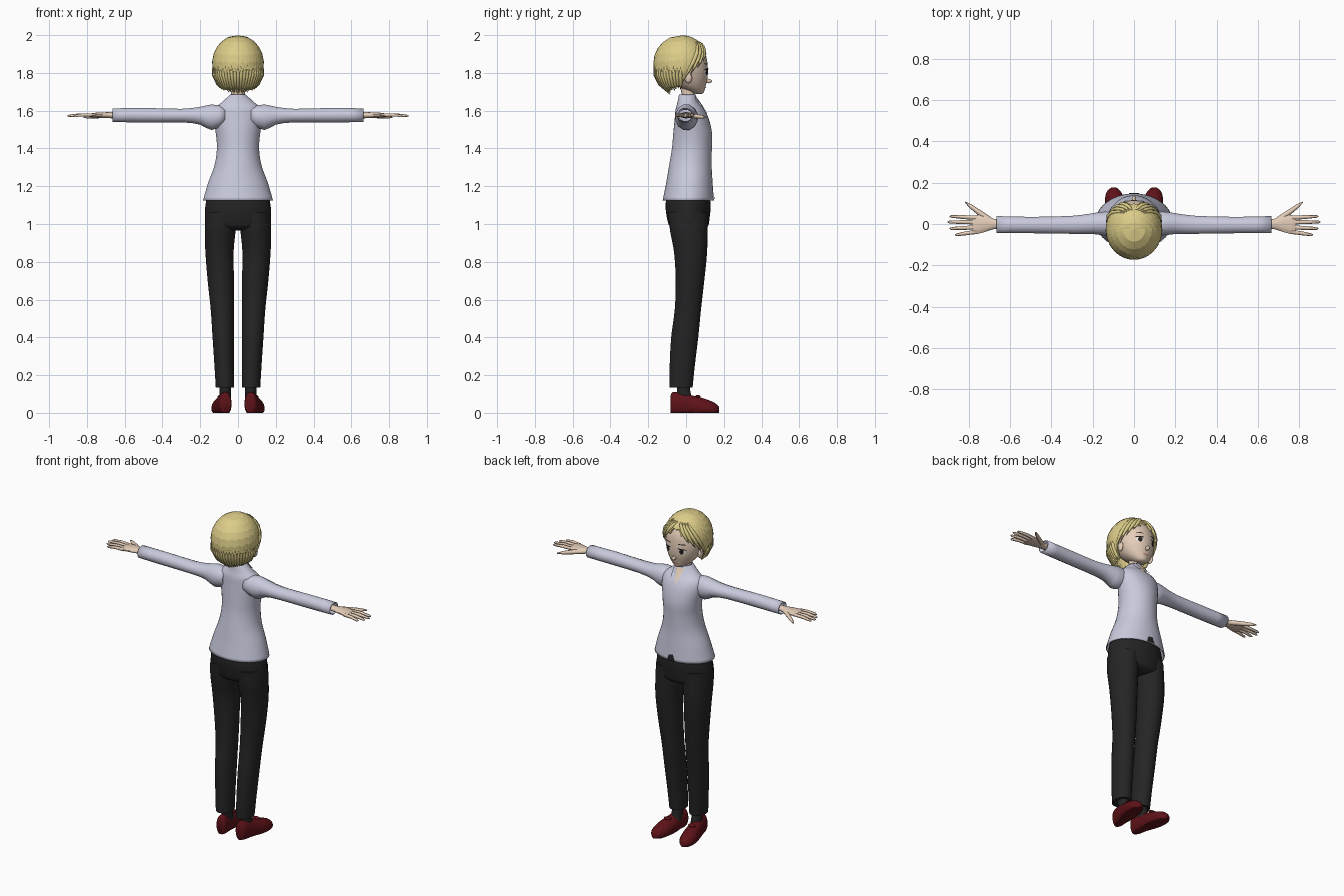
import bpy, bmesh, math
from math import sin, cos, pi, radians

if "Cube" in bpy.data.objects:
    bpy.data.objects.remove(bpy.data.objects["Cube"])


def material(name, r, g, b):
    m = bpy.data.materials.new(name)
    m.use_nodes = True
    m.diffuse_color = (r, g, b, 1)
    bsdf = m.node_tree.nodes["Principled BSDF"]
    bsdf.inputs["Base Color"].default_value = (r, g, b, 1)
    bsdf.inputs["Roughness"].default_value = 0.8
    return m


HAIR = material("blonde hair", 0.72, 0.61, 0.25)
SKIN = material("skin", 0.78, 0.61, 0.48)
SHIRT = material("pale lilac cloth", 0.58, 0.59, 0.72)
BLACK = material("black cloth", 0.018, 0.018, 0.018)
RED = material("dark red leather", 0.11, 0.006, 0.009)
WHITE = material("eye white", 0.8, 0.8, 0.8)
DARK = material("dark brown", 0.02, 0.013, 0.01)
LIP = material("lip pink", 0.5, 0.2, 0.17)


def finish(name, bm, mat, smooth=True):
    bmesh.ops.recalc_face_normals(bm, faces=bm.faces)
    me = bpy.data.meshes.new(name)
    bm.to_mesh(me)
    bm.free()
    ob = bpy.data.objects.new(name, me)
    bpy.context.collection.objects.link(ob)
    me.materials.append(mat)
    if smooth:
        bpy.ops.object.select_all(action='DESELECT')
        ob.select_set(True)
        bpy.context.view_layer.objects.active = ob
        bpy.ops.object.shade_smooth_by_angle(angle=radians(50))
    return ob


def resample(rings, k):
    """Smooth the ring table with a Catmull-Rom spline, k steps per gap."""
    out = []
    for i in range(len(rings) - 1):
        p0, p1, p2 = rings[max(i - 1, 0)], rings[i], rings[i + 1]
        p3 = rings[min(i + 2, len(rings) - 1)]
        for j in range(k):
            t = j / k
            out.append(tuple(b + 0.5 * t * (c - a + t * (2*a - 5*b + 4*c - d + t * (3*b - a - 3*c + d)))
                             for a, b, c, d in zip(p0, p1, p2, p3)))
    return out + [rings[-1]]


ORDER = {'z': lambda t, a, b: (a, b, t), 'x': lambda t, a, b: (t, a, b), 'y': lambda t, a, b: (a, t, b)}


def loft(name, rings, mat, axis='z', n=28, k=4, side=1, cap=True, thick=0, floor=-9.0):
    """Rings are (position on axis, centre a, centre b, radius a, radius b)."""
    bm = bmesh.new()
    rows = []
    for t, a, b, ra, rb in resample(rings, k):
        row = []
        for i in range(n):
            w = 2 * pi * (i + 0.5) / n
            x, y, z = ORDER[axis](t, a + ra * cos(w), b + rb * sin(w))
            row.append(bm.verts.new((x * side, y, max(z, floor))))
        rows.append(row)
    for r, s in zip(rows, rows[1:]):
        for i in range(n):
            j = (i + 1) % n
            bm.faces.new((r[i], r[j], s[j], s[i]))
    if cap:
        bm.faces.new(rows[0])
        bm.faces.new(rows[-1])
    ob = finish(name, bm, mat)
    if thick:
        mod = ob.modifiers.new("thickness", 'SOLIDIFY')
        mod.thickness = thick
    return ob


def surface_y(rings, x, z):
    rows = sorted(resample(rings, 6))
    for p, q in zip(rows, rows[1:]):
        if p[0] <= z <= q[0]:
            f = (z - p[0]) / (q[0] - p[0])
            _, a, b, ra, rb = [u + f * (v - u) for u, v in zip(p, q)]
            return b + rb * math.sqrt(max(0, 1 - ((x - a) / ra) ** 2))
    return 0


def patch(name, outline, rings, mat, lift=0.003):
    """Thin plate following the front of a lofted body."""
    bm = bmesh.new()
    n = len(outline)
    mx, mz = sum(p[0] for p in outline) / n, sum(p[1] for p in outline) / n

    def put(x, z):
        return bm.verts.new((x, surface_y(rings, x, z) + lift, z))
    mid = put(mx, mz)
    inner = [put((x + mx) / 2, (z + mz) / 2) for x, z in outline]
    outer = [put(x, z) for x, z in outline]
    for i in range(n):
        j = (i + 1) % n
        bm.faces.new((mid, inner[i], inner[j]))
        bm.faces.new((inner[i], outer[i], outer[j], inner[j]))
    finish(name, bm, mat)


def oval(cx, cz, rx, rz, n=16, tilt=0.0):
    return [(cx + rx * cos(2*pi*i/n), cz + rz * sin(2*pi*i/n) + tilt * cos(2*pi*i/n)) for i in range(n)]


def ball(name, loc, size, mat):
    bm = bmesh.new()
    bmesh.ops.create_uvsphere(bm, u_segments=16, v_segments=10, radius=1)
    bmesh.ops.scale(bm, vec=size, verts=bm.verts)
    bmesh.ops.translate(bm, vec=loc, verts=bm.verts)
    return finish(name, bm, mat)


def strand(name, points, width, mat):
    """Tapering tube; points are (x, y, z, relative width)."""
    cu = bpy.data.curves.new(name, 'CURVE')
    cu.dimensions = '3D'
    cu.bevel_depth = width
    cu.bevel_resolution = 1
    cu.use_fill_caps = True
    sp = cu.splines.new('POLY')
    sp.points.add(len(points) - 1)
    for p, (x, y, z, r) in zip(sp.points, points):
        p.co = (x, y, z, 1)
        p.radius = r
    cu.materials.append(mat)
    ob = bpy.data.objects.new(name, cu)
    bpy.context.collection.objects.link(ob)


# Head and face
head = [(1.688, 0, .07, .014, .012), (1.697, 0, .058, .036, .036), (1.73, 0, .03, .074, .074),
        (1.78, 0, .01, .103, .105), (1.84, 0, -.005, .118, .12), (1.9, 0, -.015, .11, .118),
        (1.955, 0, -.02, .075, .085), (1.98, 0, -.02, .02, .02)]
loft("head", head, SKIN)
ball("nose", (0, .118, 1.757), (.01, .019, .012), SKIN)
patch("mouth", oval(0, 1.722, .02, .004), head, LIP)
for s, tag in ((1, "left"), (-1, "right")):
    patch(tag + "_eye_white", oval(s * .046, 1.803, .021, .015), head, WHITE, .002)
    patch(tag + "_iris", oval(s * .045, 1.803, .012, .015), head, DARK, .004)
    patch(tag + "_lash", oval(s * .048, 1.819, .025, .004, tilt=-.003 * s), head, DARK, .005)
    patch(tag + "_eyebrow", oval(s * .046, 1.848, .022, .003), head, DARK)
    ball(tag + "_ear", (s * .11, .012, 1.775), (.012, .02, .03), SKIN)
loft("neck", [(1.57, 0, .02, .05, .045), (1.65, 0, .014, .038, .036), (1.74, 0, .01, .038, .04)], SKIN)


# Hair: shell with a ragged lower edge, then loose strands
def hair_point(phi, z, grow=1.0):
    if z > 1.85:
        s = math.sqrt(max(0, 1 - ((z - 1.85) / .15) ** 2))
    else:
        s = 1 - .55 * ((1.85 - z) / .16) ** 2.5
    s *= grow
    return (.137 * s * sin(phi), -.025 + .148 * s * cos(phi), z)


def hair_edge(deg):
    d = abs((deg + 180) % 360 - 180)
    keys = ((0, 1.925), (20, 1.895), (50, 1.865), (75, 1.81), (88, 1.72), (120, 1.71), (180, 1.69))
    for (a, za), (b, zb) in zip(keys, keys[1:]):
        if a <= d <= b:
            return za + (zb - za) * (d - a) / (b - a)


bm = bmesh.new()
COLS, ROWS = 40, 8
rows = []
for r in range(1, ROWS + 1):
    row = []
    for c in range(COLS):
        deg = 360 * c / COLS
        low = hair_edge(deg) + (.022 if c % 2 else 0)
        f = (r / ROWS) ** 1.5
        part = .965 if c == 0 else 1.0
        row.append(bm.verts.new(hair_point(radians(deg), 2 + (low - 2) * f, part)))
    rows.append(row)
crown = bm.verts.new((0, -.025, 1.998))
for c in range(COLS):
    d = (c + 1) % COLS
    bm.faces.new((crown, rows[0][c], rows[0][d]))
    for p, q in zip(rows, rows[1:]):
        bm.faces.new((p[c], p[d], q[d], q[c]))
hair = finish("hair_shell", bm, HAIR, smooth=False)
hair.modifiers.new("thickness", 'SOLIDIFY').thickness = .012

for i in range(25):
    deg = 92 + i * 176 / 24
    low = hair_edge(deg) - .008 * (i % 3 == 0)
    path = [(1.84, .3, .97), (1.79, 1, .985), (1.74, .9, .985), (low, .05, 1)]
    strand(f"back_strand_{i + 1}", [(*hair_point(radians(deg), z, g), w) for z, w, g in path], .011, HAIR)
for s, tag in ((1, "left"), (-1, "right")):
    for i in range(4):
        start, end, low = 6 + 9 * i, 38 + 16 * i, 1.86 - .035 * i
        pts = []
        for j in range(6):
            t = j / 5
            z = 1.965 + (low - 1.965) * t ** 1.3
            pts.append((*hair_point(radians(s * (start + (end - start) * t)), z, .99), .3 + .9 * sin(pi * t) - .25 * t))
        strand(f"{tag}_fringe_{i + 1}", pts, .011, HAIR)

# Shirt
torso = [(1.125, 0, .012, .186, .136), (1.22, 0, .018, .158, .123), (1.31, 0, .023, .125, .113),
         (1.4, 0, .031, .112, .106), (1.48, 0, .035, .118, .103), (1.56, 0, .03, .13, .09),
         (1.61, 0, .02, .125, .075), (1.645, 0, .01, .085, .055), (1.685, 0, .006, .042, .044)]
loft("shirt_body", torso, SHIRT, n=36, cap=False, thick=.006)
patch("neck_opening", [(-.026, 1.675), (.026, 1.675), (.018, 1.635), (0, 1.59), (-.018, 1.635)], torso, SKIN, .004)
patch("hem_opening", [(-.028, 1.127), (.028, 1.127), (.018, 1.16), (-.012, 1.168)], torso, BLACK)
sleeve = [(.07, 0, 1.575, .055, .05), (.14, .002, 1.565, .06, .07), (.2, .002, 1.573, .052, .049),
          (.3, -.004, 1.574, .045, .037), (.5, -.005, 1.576, .041, .04), (.665, -.003, 1.576, .043, .037)]

# Trousers
loft("trouser_hips", [(1.16, 0, .012, .16, .11), (1.1, 0, .011, .173, .12), (1.03, 0, .012, .176, .113),
                      (.985, 0, .015, .165, .1), (.965, 0, .017, .08, .06)], BLACK, n=36)
leg = [(1.06, .09, .01, .08, .105), (.97, .094, .014, .082, .1), (.85, .098, .024, .075, .088),
       (.7, .091, .021, .07, .076), (.55, .083, .01, .062, .07), (.4, .078, -.007, .057, .072),
       (.25, .073, -.02, .052, .067), (.135, .069, -.027, .049, .062)]
shoe = [(-.082, .066, .045, .022, .045), (-.07, .067, .05, .032, .06), (-.02, .073, .045, .039, .062),
        (.04, .082, .035, .046, .056), (.1, .092, .025, .049, .05), (.15, .097, .02, .038, .034),
        (.176, .098, .015, .014, .016)]
palm = [(.64, 0, 1.576, .024, .017), (.68, 0, 1.576, .026, .016), (.72, .002, 1.576, .041, .015),
        (.765, -.003, 1.576, .047, .012), (.785, -.005, 1.575, .042, .008)]
fingers = {"index": (.03, .893, .037), "middle": (.008, .904, .01), "ring": (-.016, .893, -.022), "little": (-.038, .868, -.052)}

# Mirrored limbs
for s, tag in ((1, "left"), (-1, "right")):
    loft(tag + "_sleeve", sleeve, SHIRT, 'x', n=12, k=2, side=s, cap=False, thick=.006)
    loft(tag + "_palm", palm, SKIN, 'x', n=14, side=s)
    for name, (y, tip_x, tip_y) in fingers.items():
        strand(f"{tag}_{name}_finger", [(s * .76, y, 1.576, 1), (s * (.76 + tip_x) / 2, (y + tip_y) / 2, 1.578, .95),
                                        (s * (tip_x - .01), tip_y, 1.573, .7), (s * tip_x, tip_y, 1.572, .25)], .01, SKIN)
    strand(tag + "_thumb", [(s * .69, .015, 1.574, 1.2), (s * .745, .052, 1.571, 1.2),
                            (s * .79, .085, 1.567, .9), (s * .817, .106, 1.564, .3)], .011, SKIN)
    loft(tag + "_trouser_leg", leg, BLACK, side=s)
    loft(tag + "_sock", [(.06, .07, .0, .033, .045), (.1, .068, -.01, .03, .036), (.18, .068, -.02, .03, .034)], BLACK, side=s)
    loft(tag + "_shoe", shoe, RED, 'y', n=24, side=s, floor=0.0)
    ball(tag + "_shoe_bow", (s * .084, .062, .087), (.024, .014, .009), RED)
    patch(tag + "_collar_flap", [(s * .03, 1.683), (s * .05, 1.66), (s * .042, 1.62), (s * .014, 1.632)], torso, SHIRT, .009)
